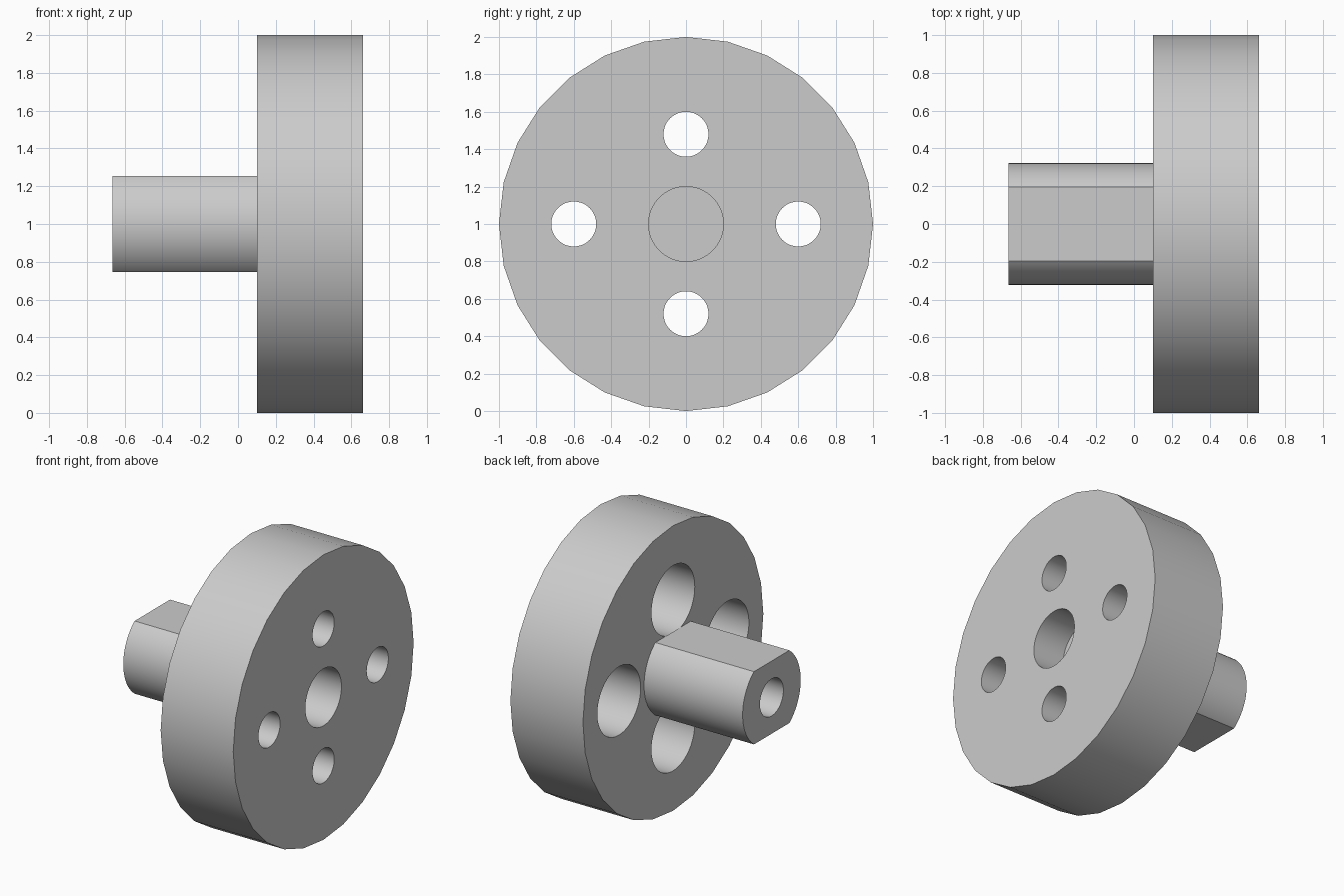
import bpy
import math

cube = bpy.data.objects.get("Cube")
if cube:
    bpy.data.objects.remove(cube, do_unlink=True)

grey = bpy.data.materials.new("plain_grey")
grey.use_nodes = True
grey.diffuse_color = (0.6, 0.6, 0.6, 1)
grey.node_tree.nodes["Principled BSDF"].inputs["Base Color"].default_value = (0.6, 0.6, 0.6, 1)

AXIS_Z = 1.0
BACK, STEP, FACE, SHAFT_END = 0.10, 0.42, 0.663, -0.665   # stations along x
OVER = 0.1                                                # cutter overshoot


def rod(name, radius, x0, x1, y=0.0, dz=0.0, sides=64):
    """Cylinder lying along x between two stations."""
    bpy.ops.mesh.primitive_cylinder_add(
        vertices=sides, radius=radius, depth=x1 - x0,
        location=((x0 + x1) / 2, y, AXIS_Z + dz), rotation=(0, math.pi / 2, 0))
    ob = bpy.context.object
    ob.name = name
    ob.data.materials.append(grey)
    return ob


def cut(target, tool, operation='DIFFERENCE'):
    """Apply a boolean and discard the tool."""
    tool.hide_render = True
    mod = target.modifiers.new("cut", 'BOOLEAN')
    mod.operation = operation
    mod.solver = 'EXACT'
    mod.object = tool
    bpy.context.view_layer.objects.active = target
    bpy.ops.object.modifier_apply(modifier=mod.name)
    bpy.data.objects.remove(tool, do_unlink=True)


def smooth(ob):
    bpy.ops.object.select_all(action='DESELECT')
    ob.select_set(True)
    bpy.context.view_layer.objects.active = ob
    bpy.ops.object.shade_smooth_by_angle(angle=math.radians(30))


# Wheel disc with a blind centre recess
disc = rod("wheel_disc", 1.0, BACK, FACE, sides=28)
cut(disc, rod("centre_recess", 0.2, STEP, FACE + OVER))

# Four stepped through holes, wide on the shaft side
for y, dz in ((0.6, 0), (-0.6, 0), (0, 0.48), (0, -0.48)):
    cut(disc, rod("wide_bore", 0.24, BACK - OVER, STEP, y, dz))
    cut(disc, rod("narrow_bore", 0.12, BACK, FACE + OVER, y, dz))
smooth(disc)

# Shaft with flats above and below, and a blind hole in its end
shaft = rod("drive_shaft", 0.322, SHAFT_END, BACK)
bpy.ops.mesh.primitive_cube_add(size=1, location=(0, 0, AXIS_Z))
flats = bpy.context.object
flats.name = "flats_block"
flats.scale = (3, 1, 0.51)
flats.data.materials.append(grey)
cut(shaft, flats, 'INTERSECT')
cut(shaft, rod("end_hole", 0.13, SHAFT_END - OVER, SHAFT_END + 0.5))
smooth(shaft)
